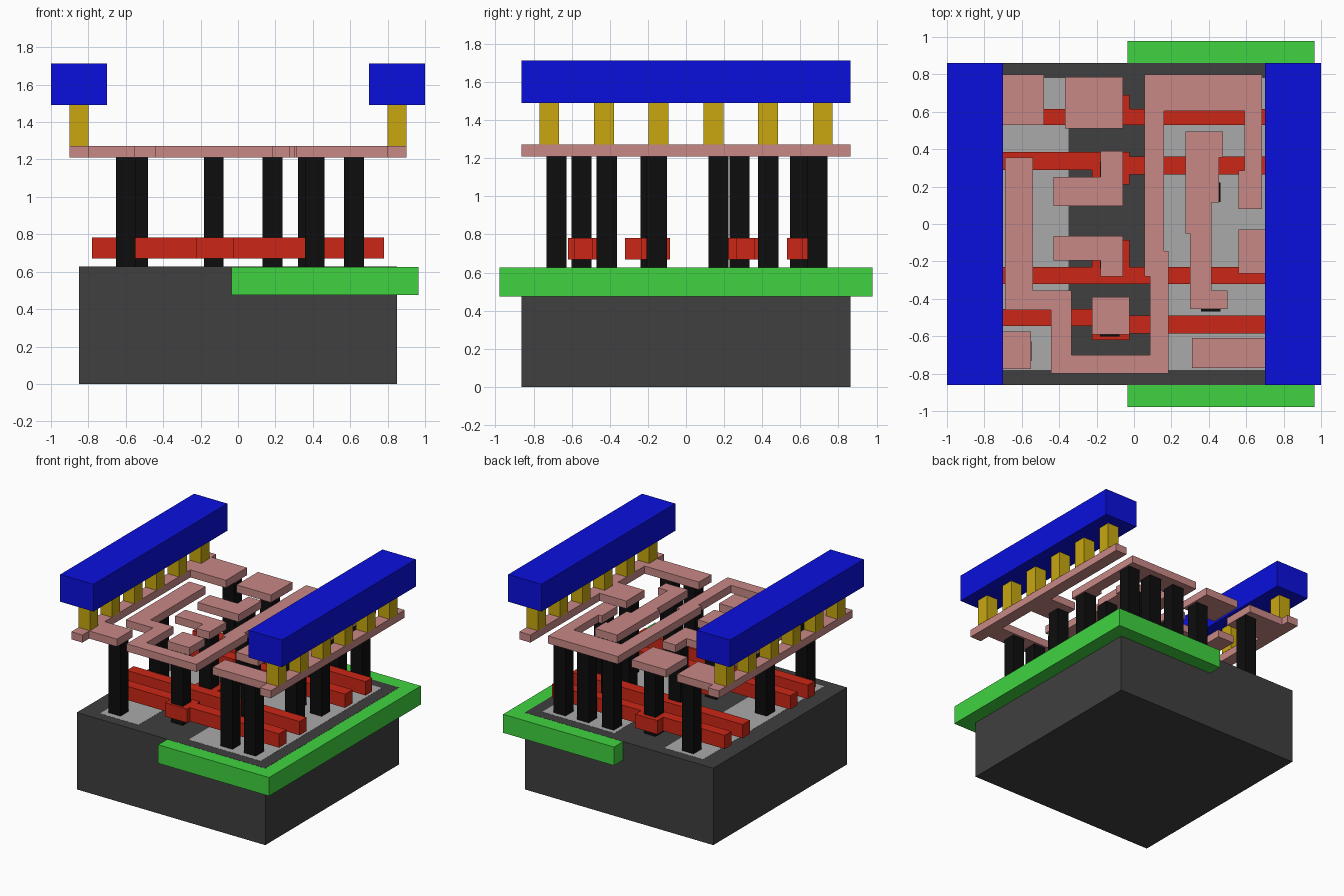
import bpy, bmesh


def material(name, rgb):
    m = bpy.data.materials.new(name)
    m.diffuse_color = (*rgb, 1)
    return m


DARK = material("dark_grey", (0.05, 0.05, 0.05))
LIGHT = material("light_grey", (0.4, 0.4, 0.4))
GREEN = material("green", (0.05, 0.65, 0.05))
RED = material("red", (0.6, 0.02, 0.008))
BLACK = material("black", (0.004, 0.004, 0.004))
PINK = material("pink", (0.58, 0.25, 0.24))
GOLD = material("gold", (0.58, 0.39, 0.005))
BLUE = material("blue", (0.003, 0.005, 0.72))


def slab(name, outline, z0, z1, mat):
    """Extrude a flat outline from z0 to z1."""
    bm = bmesh.new()
    face = bm.faces.new([bm.verts.new((x, y, z0)) for x, y in outline])
    top = bmesh.ops.extrude_face_region(bm, geom=[face])["geom"]
    bmesh.ops.translate(bm, vec=(0, 0, z1 - z0),
                        verts=[v for v in top if isinstance(v, bmesh.types.BMVert)])
    bmesh.ops.recalc_face_normals(bm, faces=bm.faces)
    mesh = bpy.data.meshes.new(name)
    bm.to_mesh(mesh)
    bm.free()
    mesh.materials.append(mat)
    obj = bpy.data.objects.new(name, mesh)
    bpy.context.collection.objects.link(obj)


def box(name, x0, x1, y0, y1, z0, z1, mat):
    slab(name, [(x0, y0), (x1, y0), (x1, y1), (x0, y1)], z0, z1, mat)


TOP = 0.627             # top of the base
M0, M1 = 1.21, 1.272    # pink metal layer

# Base block, well and flush doped areas
box("base", -.85, .85, -.862, .862, 0, TOP, DARK)
box("well", -.035, .965, -.978, .978, .475, TOP - .001, GREEN)
box("left_doped_area", -.70, -.35, -.78, .78, .55, TOP + .001, LIGHT)
box("right_doped_area", .10, .75, -.78, .78, .55, TOP + .001, LIGHT)

# Red gate bars with their contact tabs
gates = [
    [(-.78, .53), (.78, .53), (.78, .615), (-.025, .615),
     (-.025, .69), (-.225, .69), (-.225, .615), (-.78, .615)],
    [(-.78, .29), (-.225, .29), (-.225, .21), (-.025, .21), (-.025, .265),
     (.78, .265), (.78, .36), (-.025, .36), (-.025, .385), (-.78, .385)],
    [(-.78, -.32), (.78, -.32), (.78, -.23), (-.025, -.23),
     (-.025, -.085), (-.225, -.085), (-.225, -.23), (-.78, -.23)],
    [(-.78, -.545), (-.225, -.545), (-.225, -.62), (-.025, -.62), (-.025, -.585),
     (.78, -.585), (.78, -.49), (-.025, -.49), (-.025, -.455), (-.78, -.455)],
]
for i, outline in enumerate(gates):
    slab(f"gate_bar_{i + 1}", outline, .67, .782, RED)

# Black contact pillars
pillars = [(-.6, -.68), (-.6, -.16), (-.535, .69),
           (-.13, .6), (-.13, .28), (-.13, -.185), (-.13, -.548),
           (.185, .69), (.41, .69), (.62, .69), (.375, .432), (.41, .17),
           (.62, .17), (.62, -.153), (.41, -.416), (.41, -.68), (.62, -.68)]
for i, (x, y) in enumerate(pillars):
    box(f"pillar_{i + 1}", x - .053, x + .053, y - .053, y + .053, TOP, M0, BLACK)

# Pink supply rails with branches
slab("left_rail", [(-.9, -.862), (-.8, -.862), (-.8, -.775), (-.55, -.775), (-.55, -.575),
                   (-.8, -.575), (-.8, .53), (-.48, .53), (-.48, .8), (-.8, .8),
                   (-.8, .862), (-.9, .862)], M0, M1, PINK)
slab("right_rail", [(.9, -.862), (.8, -.862), (.8, -.77), (.31, -.77), (.31, -.61),
                    (.8, -.61), (.8, -.265), (.56, -.265), (.56, -.03), (.8, -.03),
                    (.8, .862), (.9, .862)], M0, M1, PINK)

# Pink signal tracks
slab("long_track", [(-.69, .355), (-.69, -.46), (-.445, -.46), (-.445, -.8), (.185, -.8),
                    (.185, -.145), (.16, -.145), (.16, .605), (.59, .605), (.59, .285),
                    (.56, .285), (.56, .08), (.685, .08), (.685, .8), (.055, .8),
                    (.055, -.28), (.085, -.28), (.085, -.7), (-.335, -.7), (-.335, -.355),
                    (-.54, -.355), (-.54, .355)], M0, M1, PINK)
slab("stepped_track", [(.275, .495), (.275, -.05), (.3, -.05), (.3, -.455), (.5, -.455),
                       (.5, -.355), (.415, -.355), (.415, .115), (.455, .115),
                       (.455, .355), (.475, .355), (.475, .495)], M0, M1, PINK)
slab("upper_pad", [(-.37, .51), (-.06, .51), (-.06, .785), (-.37, .785)], M0, M1, PINK)
slab("upper_bent_pad", [(-.43, .095), (-.06, .095), (-.06, .39), (-.18, .39),
                        (-.18, .25), (-.43, .25)], M0, M1, PINK)
slab("lower_bent_pad", [(-.43, -.065), (-.43, -.195), (-.18, -.195), (-.18, -.28),
                        (-.06, -.28), (-.06, -.065)], M0, M1, PINK)
slab("lower_pad", [(-.225, -.59), (-.025, -.59), (-.025, -.39), (-.225, -.39)], M0, M1, PINK)

# Gold posts and blue beams on both sides
for side, s in (("left", -1), ("right", 1)):
    for i in range(6):
        y = (i - 2.5) * .287
        box(f"{side}_post_{i + 1}", s * .85 - .052, s * .85 + .052,
            y - .052, y + .052, M1, 1.49, GOLD)
    box(f"{side}_beam", s * .85 - .15, s * .85 + .15, -.862, .862, 1.49, 1.712, BLUE)
